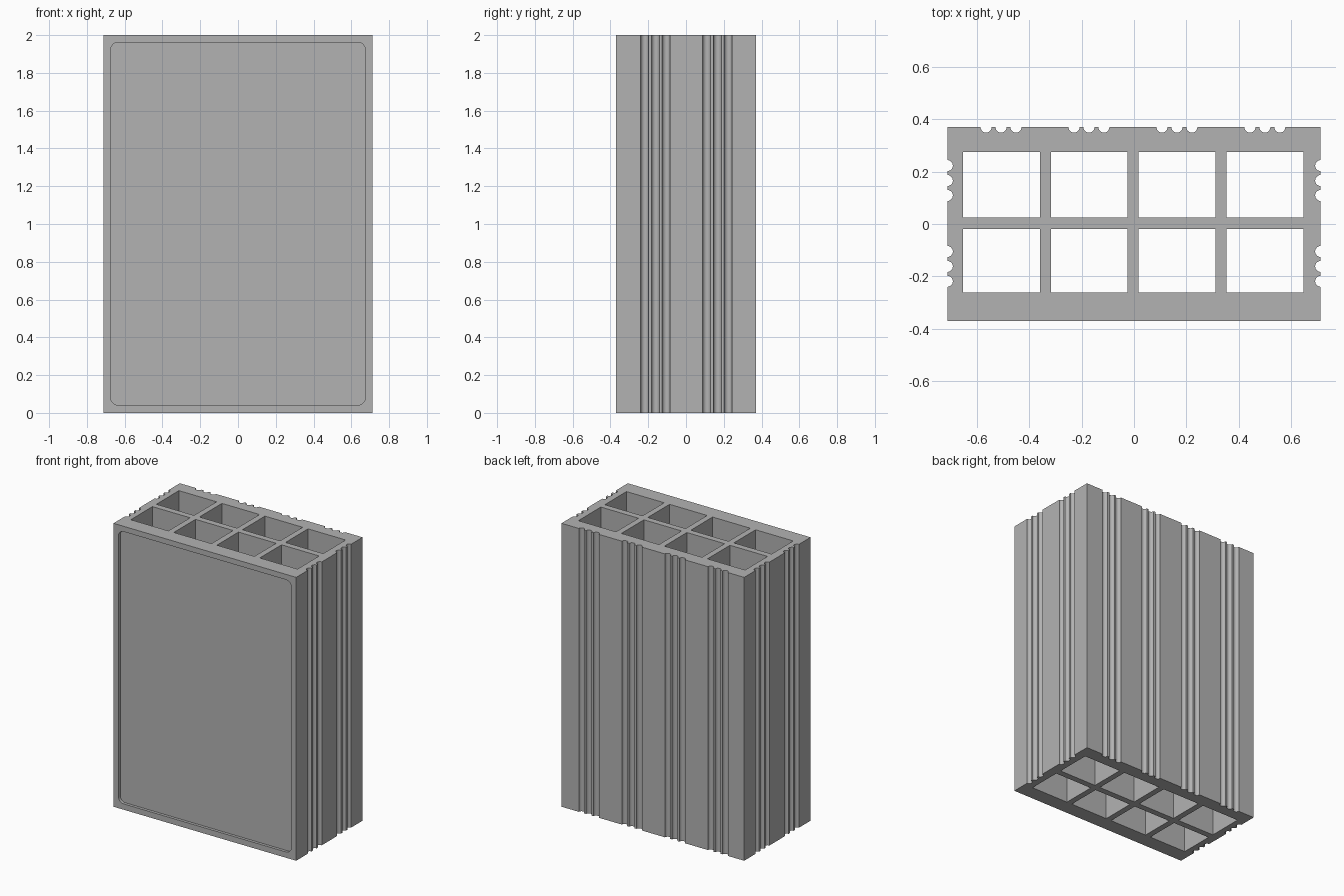
import bpy, bmesh, math
from mathutils import Matrix, Vector

if "Cube" in bpy.data.objects:
    bpy.data.objects.remove(bpy.data.objects["Cube"], do_unlink=True)

W, D, H = 0.713, 0.37, 2.0      # half width, half depth, height
GROOVE_R = 0.021
RECESS = 0.02

grey = bpy.data.materials.new("plain grey")
grey.use_nodes = True
colour = (0.45, 0.45, 0.45, 1)
grey.diffuse_color = colour
grey.node_tree.nodes["Principled BSDF"].inputs["Base Color"].default_value = colour


def add_box(bm, x0, x1, y0, y1, z0, z1):
    size = Matrix.Diagonal((x1 - x0, y1 - y0, z1 - z0, 1))
    centre = Matrix.Translation(((x0 + x1) / 2, (y0 + y1) / 2, (z0 + z1) / 2))
    bmesh.ops.create_cube(bm, size=1, matrix=centre @ size)


def add_groove(bm, x, y):
    bmesh.ops.create_cone(bm, cap_ends=True, segments=24, radius1=GROOVE_R,
                          radius2=GROOVE_R, depth=H + 0.2,
                          matrix=Matrix.Translation((x, y, H / 2)))


def add_rounded_panel(bm, half_w, z0, z1, radius, y0, y1):
    corners = [(half_w, z1, 0), (-half_w, z1, 1), (-half_w, z0, 2), (half_w, z0, 3)]
    verts = []
    for cx, cz, quarter in corners:
        ox = cx - math.copysign(radius, cx)
        oz = cz - radius if cz == z1 else cz + radius
        for i in range(9):
            a = math.pi / 2 * (quarter + i / 8)
            verts.append(bm.verts.new((ox + radius * math.cos(a), y0,
                                       oz + radius * math.sin(a))))
    face = bm.faces.new(verts)
    new = bmesh.ops.extrude_face_region(bm, geom=[face], use_keep_orig=True)["geom"]
    moved = [g for g in new if isinstance(g, bmesh.types.BMVert)]
    bmesh.ops.translate(bm, verts=moved, vec=Vector((0, y1 - y0, 0)))


def make_object(name, bm):
    bmesh.ops.recalc_face_normals(bm, faces=bm.faces[:])
    mesh = bpy.data.meshes.new(name)
    bm.to_mesh(mesh)
    bm.free()
    mesh.materials.append(grey)
    obj = bpy.data.objects.new(name, mesh)
    bpy.context.collection.objects.link(obj)
    return obj


# Solid block
bm = bmesh.new()
add_box(bm, -W, W, -D, D, 0, H)
block = make_object("hollow_block", bm)

# Eight cells running through the full height
bm = bmesh.new()
for col in range(4):
    x = -0.654 + col * 0.336
    for y0, y1 in ((-0.262, -0.02), (0.024, 0.275)):
        add_box(bm, x, x + 0.294, y0, y1, -0.1, H + 0.1)

# Triple grooves on the back and both ends
for step in (-0.057, 0, 0.057):
    for col in range(4):
        add_groove(bm, -0.508 + col * 0.336 + step, D)
    for side in (-W, W):
        for y in (-0.162, 0.166):
            add_groove(bm, side, y + step)

# Shallow rounded recess in the front
add_rounded_panel(bm, 0.674, 0.041, 1.962, 0.04, -D - 0.05, -D + RECESS)
cutter = make_object("cutter", bm)
cutter.hide_render = True

cut = block.modifiers.new("cells_and_grooves", "BOOLEAN")
cut.operation = "DIFFERENCE"
cut.solver = "EXACT"
cut.object = cutter

bpy.ops.object.select_all(action="DESELECT")
block.select_set(True)
bpy.context.view_layer.objects.active = block
bpy.ops.object.modifier_apply(modifier=cut.name)
bpy.data.objects.remove(cutter, do_unlink=True)
bpy.ops.object.shade_smooth_by_angle(angle=math.radians(30))
